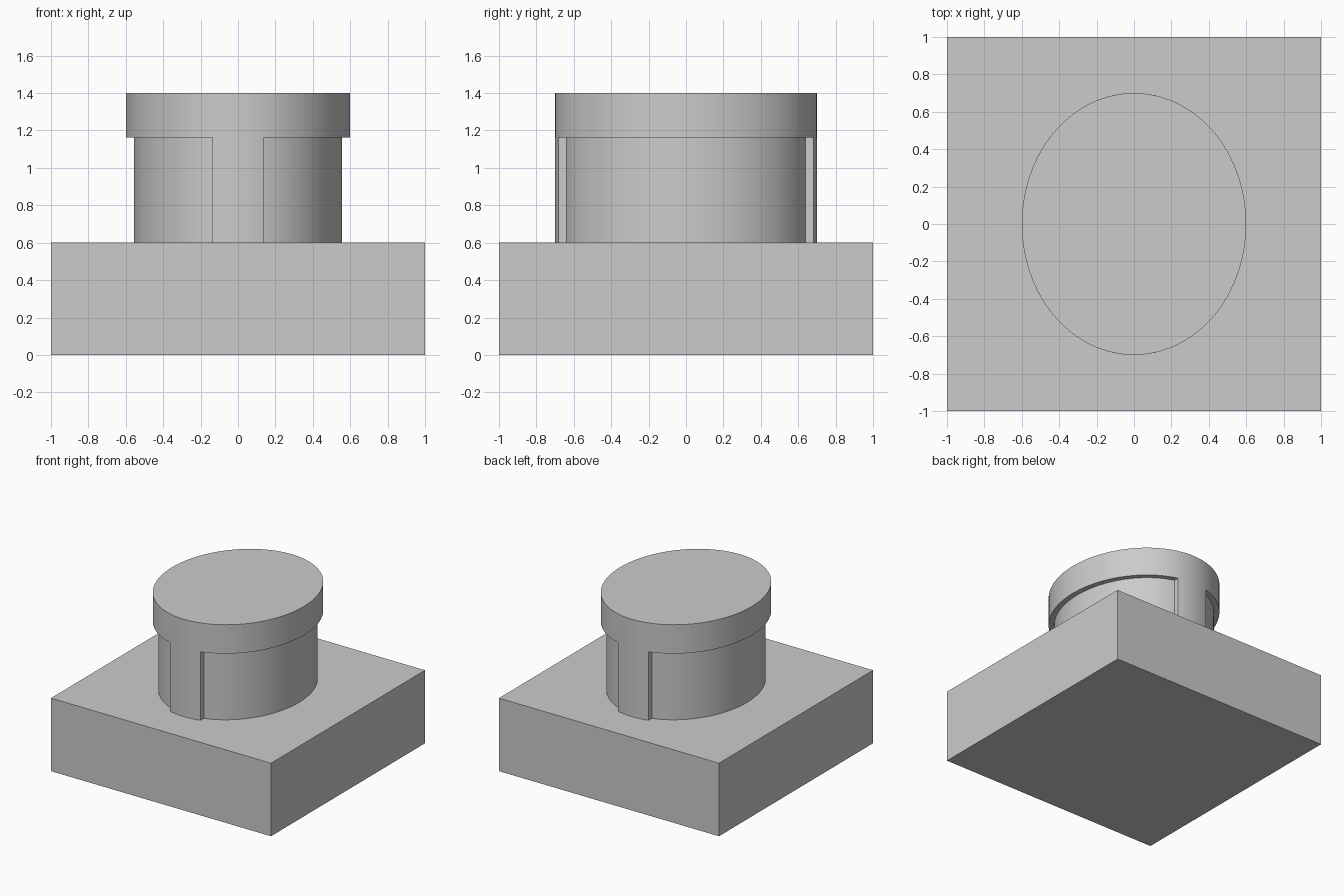
import bpy, bmesh, math

if "Cube" in bpy.data.objects:
    bpy.data.objects.remove(bpy.data.objects["Cube"])

grey = bpy.data.materials.new("plain grey")
grey.diffuse_color = (0.6, 0.6, 0.6, 1)
grey.use_nodes = True
grey.node_tree.nodes["Principled BSDF"].inputs["Base Color"].default_value = grey.diffuse_color


def prism(name, outline, z0, z1, smooth=False):
    """Extrude a closed counter-clockwise outline from z0 to z1."""
    bm = bmesh.new()
    face = bm.faces.new([bm.verts.new((x, y, z0)) for x, y in outline])
    top = bmesh.ops.extrude_face_region(bm, geom=[face])["geom"]
    bmesh.ops.translate(bm, vec=(0, 0, z1 - z0),
                        verts=[v for v in top if isinstance(v, bmesh.types.BMVert)])
    bmesh.ops.recalc_face_normals(bm, faces=bm.faces)
    mesh = bpy.data.meshes.new(name)
    bm.to_mesh(mesh)
    bm.free()
    mesh.materials.append(grey)
    obj = bpy.data.objects.new(name, mesh)
    bpy.context.collection.objects.link(obj)
    if smooth:
        bpy.ops.object.select_all(action='DESELECT')
        obj.select_set(True)
        bpy.context.view_layer.objects.active = obj
        bpy.ops.object.shade_smooth_by_angle(angle=math.radians(30))
    return obj


def arc(rx, ry, a0, a1, steps):
    return [(rx * math.cos(a0 + (a1 - a0) * i / steps),
             ry * math.sin(a0 + (a1 - a0) * i / steps)) for i in range(steps + 1)]


RX, RY = 0.6, 0.7      # cap radii
IX, IY = 0.557, 0.66   # recessed neck radii
RIB = 0.137            # half width of the front and back ribs

# square base block
prism("base_block", [(-1, -1), (1, -1), (1, 1), (-1, 1)], 0, 0.6)

# elliptical cap with overhanging lip
prism("cap", arc(RX, RY, 0, 2 * math.pi, 128)[:-1], 1.163, 1.4, True)

# neck: recessed sides, with full-radius ribs at the back and front
inner, outer = math.acos(RIB / IX), math.acos(RIB / RX)
half = arc(IX, IY, -inner, inner, 56) + arc(RX, RY, outer, math.pi - outer, 12)
prism("neck", half + [(-x, -y) for x, y in half], 0.6, 1.163, True)
